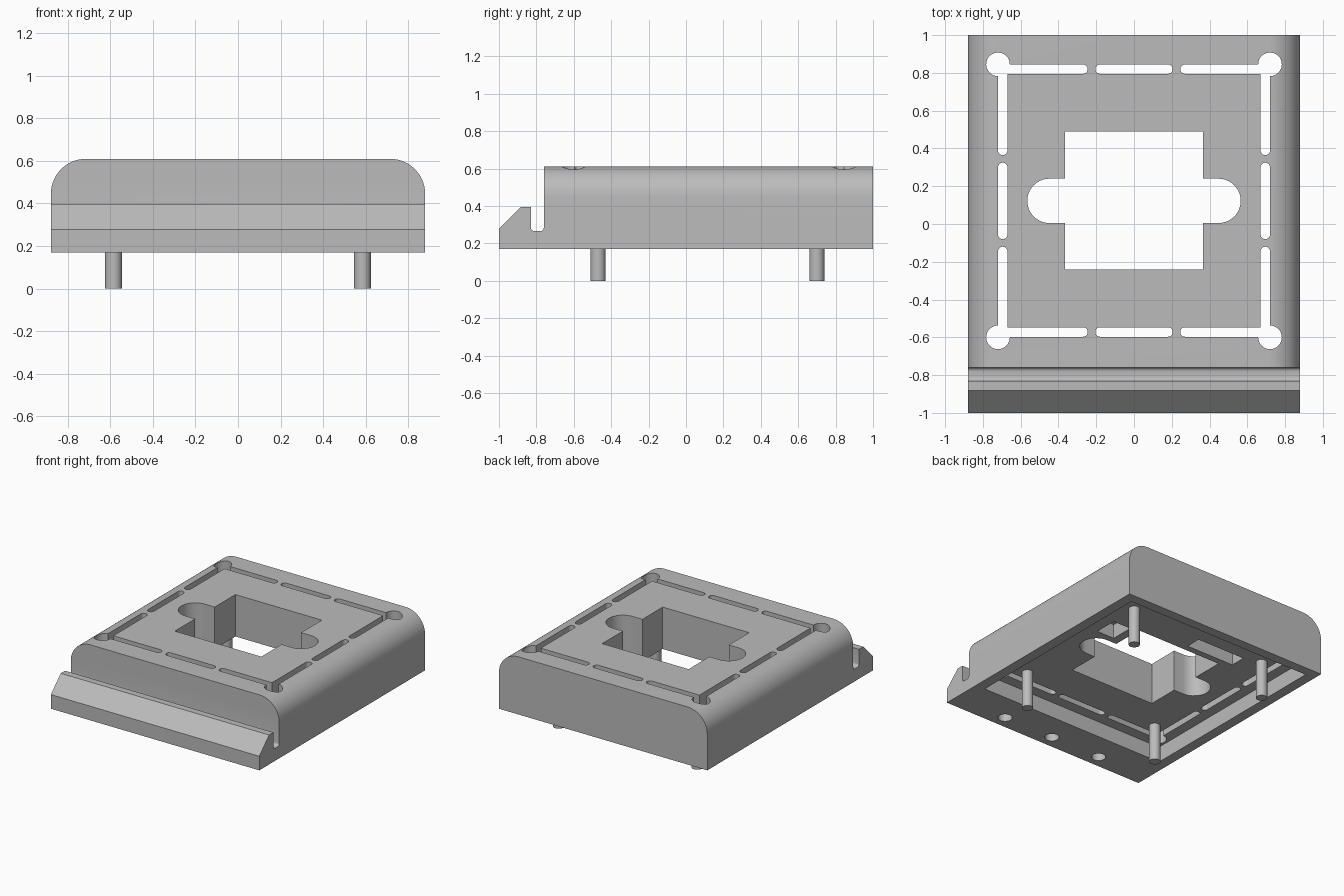
import bpy, bmesh, math

cube = bpy.data.objects.get("Cube")
if cube:
    bpy.data.objects.remove(cube, do_unlink=True)

grey = bpy.data.materials.new("Plain Grey")
grey.use_nodes = True
grey.diffuse_color = (0.5, 0.5, 0.5, 1)
grey.node_tree.nodes["Principled BSDF"].inputs["Base Color"].default_value = (0.5, 0.5, 0.5, 1)


def prism(name, points, a, b, place):
    """Extrude a 2D outline from a to b; place maps (u, v, depth) to xyz."""
    bm = bmesh.new()
    low = [bm.verts.new(place(u, v, a)) for u, v in points]
    high = [bm.verts.new(place(u, v, b)) for u, v in points]
    bm.faces.new(low)
    bm.faces.new(high)
    n = len(points)
    for i in range(n):
        j = (i + 1) % n
        bm.faces.new((low[i], low[j], high[j], high[i]))
    bmesh.ops.recalc_face_normals(bm, faces=bm.faces)
    mesh = bpy.data.meshes.new(name)
    bm.to_mesh(mesh)
    bm.free()
    mesh.materials.append(grey)
    obj = bpy.data.objects.new(name, mesh)
    bpy.context.collection.objects.link(obj)
    return obj


def upright(u, v, d):
    return (u, v, d)


def rect(x0, x1, y0, y1):
    return [(x0, y0), (x1, y0), (x1, y1), (x0, y1)]


def arc(cx, cy, r, start, sweep, n):
    return [(cx + r * math.cos(math.radians(start + sweep * i / n)),
             cy + r * math.sin(math.radians(start + sweep * i / n))) for i in range(n + 1)]


def circle(cx, cy, r, n=32):
    return arc(cx, cy, r, 0, 360, n)[:-1]


def slot(u0, u1, v, r, round_start=True, round_end=True, n=10):
    """Straight slot along u, each end either round or square."""
    end = arc(u1 - r, v, r, -90, 180, n) if round_end else [(u1, v - r), (u1, v + r)]
    start = arc(u0 + r, v, r, 90, 180, n) if round_start else [(u0, v + r), (u0, v - r)]
    return end + start


def swap(points):
    return [(v, u) for u, v in points]


# Main body: side profile with hook lip and groove, extruded across the width
BOTTOM, TOP, HALF, CEILING = 0.17, 0.61, 0.88, 0.29
groove = arc(-0.81, 0.285, 0.02, 180, 90, 5) + arc(-0.78, 0.285, 0.02, 270, 90, 5)
side = ([(-1, BOTTOM), (-1, 0.278), (-0.882, 0.395), (-0.83, 0.395)] + groove
        + [(-0.76, TOP), (1, TOP), (1, BOTTOM)])
body = prism("body", side, -HALF, HALF, lambda u, v, d: (d, u, v))

# Round the two long top edges
bm = bmesh.new()
bm.from_mesh(body.data)
edges = [e for e in bm.edges
         if all(v.co.z > TOP - 0.001 for v in e.verts)
         and abs(e.verts[0].co.x - e.verts[1].co.x) < 0.001]
bmesh.ops.bevel(bm, geom=edges, offset=0.165, offset_type='OFFSET',
                segments=14, profile=0.5, affect='EDGES')
bm.to_mesh(body.data)
bm.free()

# Openings, each an outline with its lower and upper height
MID = 0.1225
cuts = [(rect(-0.80, 0.80, -0.68, 0.925), 0.0, CEILING),      # underside pocket
        (rect(-0.365, 0.365, -0.24, 0.49), 0.1, 0.8),         # central window
        (slot(-0.565, 0.565, MID, 0.1175, n=20), 0.1, 0.8),   # window ears
        (rect(-0.45, -0.04, 0.54, 0.66), 0.2, 0.40),          # underside recesses
        (rect(0.43, 0.58, 0.29, 0.47), 0.2, 0.40)]
for x in (-0.43, 0, 0.43):                                    # holes under the lip
    cuts.append((circle(x, -0.90, 0.05), 0.1, 0.30))
for x in (-0.72, 0.72):                                       # corner holes
    for y in (-0.60, 0.845):
        cuts.append((circle(x, y, 0.0625), 0.1, 0.8))

R = 0.025
for y in (-0.572, 0.82):                                      # front and back slots
    cuts += [(slot(-0.715, -0.245, y, R, round_start=False), 0.1, 0.8),
             (slot(-0.205, 0.205, y, R), 0.1, 0.8),
             (slot(0.245, 0.715, y, R, round_end=False), 0.1, 0.8)]
for x in (-0.695, 0.695):                                     # side slots
    cuts += [(swap(slot(-0.59, -0.12, x, R, round_start=False)), 0.1, 0.8),
             (swap(slot(-0.08, 0.325, x, R)), 0.1, 0.8),
             (swap(slot(0.365, 0.835, x, R, round_end=False)), 0.1, 0.8)]

bpy.context.view_layer.objects.active = body
for outline, z0, z1 in cuts:
    cutter = prism("cutter", outline, z0, z1, upright)
    cutter.hide_render = True
    mod = body.modifiers.new("opening", 'BOOLEAN')
    mod.operation = 'DIFFERENCE'
    mod.solver = 'EXACT'
    mod.object = cutter
    bpy.ops.object.modifier_apply(modifier=mod.name)
    bpy.data.objects.remove(cutter, do_unlink=True)

# Four locating pegs hanging from the pocket ceiling
parts = [body]
for x, side_name in ((-0.585, "right"), (0.585, "left")):
    for y, end_name in ((-0.47, "front"), (0.70, "back")):
        parts.append(prism(f"{end_name}_{side_name}_peg", circle(x, y, 0.04),
                           0, CEILING + 0.01, upright))

# Smooth the curved walls, keep the corners sharp
bpy.ops.object.select_all(action='DESELECT')
for obj in parts:
    obj.select_set(True)
bpy.context.view_layer.objects.active = body
bpy.ops.object.shade_smooth_by_angle(angle=math.radians(30))
